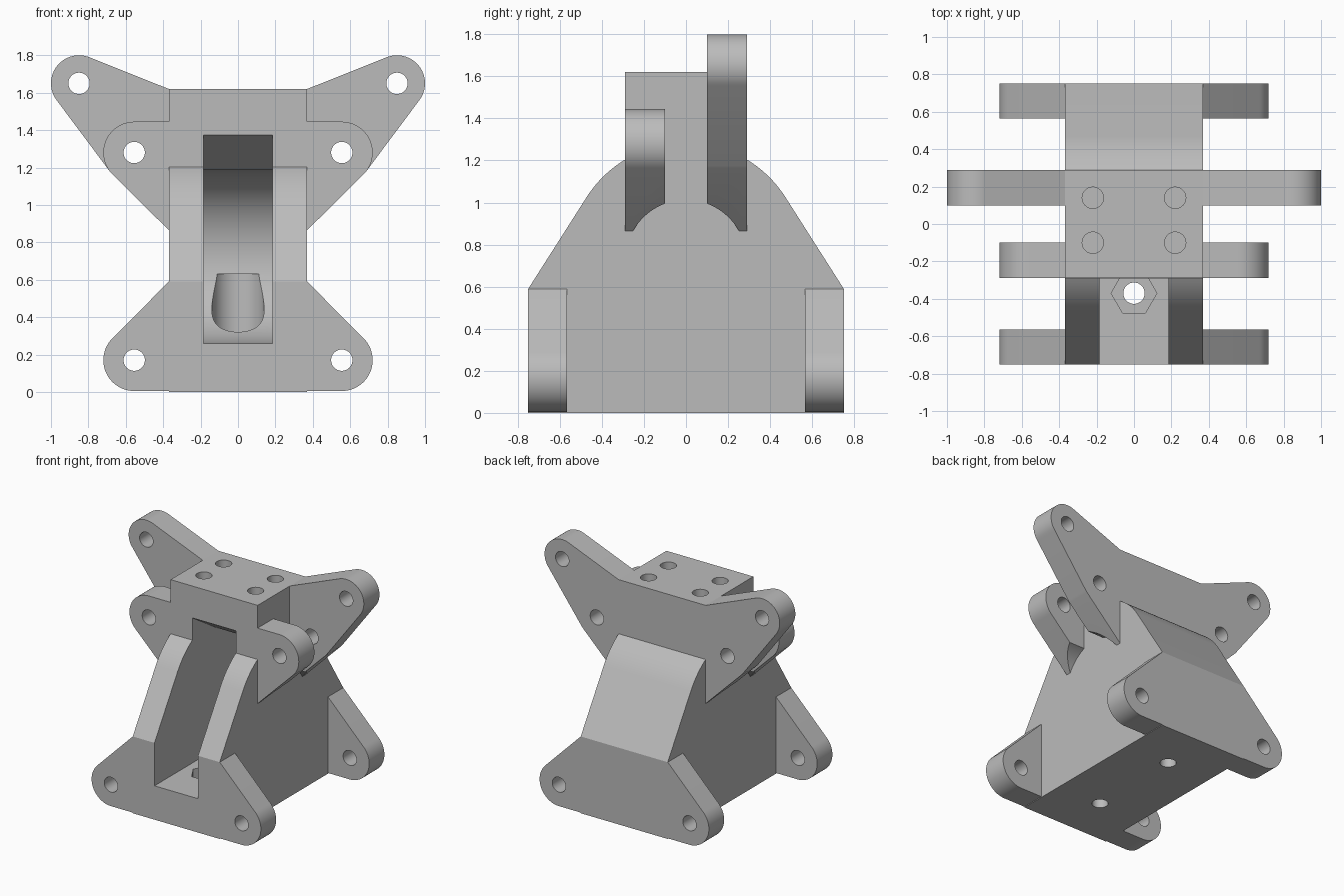
import bpy, bmesh
from math import sin, cos, radians
from mathutils import Vector
from mathutils.geometry import convex_hull_2d

cube = bpy.data.objects.get("Cube")
if cube:
    bpy.data.objects.remove(cube, do_unlink=True)

# Single plain grey material
grey = bpy.data.materials.new("plain grey")
grey.use_nodes = True
grey.diffuse_color = (0.5, 0.5, 0.5, 1)
grey.node_tree.nodes["Principled BSDF"].inputs["Base Color"].default_value = (0.5, 0.5, 0.5, 1)

HALF = 0.37           # half width of the body
PIVOT = (0.0, 0.725)  # centre (y, z) shared by all the curved surfaces
BOLT = 0.057          # bolt hole radius


def arc(centre, r, start, end, n):
    return [(centre[0] + r * cos(radians(start + (end - start) * i / n)),
             centre[1] + r * sin(radians(start + (end - start) * i / n)))
            for i in range(n + 1)]


def circle(centre, r, n=48):
    return arc(centre, r, 0, 360, n)[:-1]


def prism(name, outline, axis, low, high):
    """Extrude a 2D outline along an axis between two positions."""
    place = {"X": lambda u, v, w: (w, u, v),
             "Y": lambda u, v, w: (u, w, v),
             "Z": lambda u, v, w: (u, v, w)}[axis]
    bm = bmesh.new()
    rings = [[bm.verts.new(place(u, v, w)) for u, v in outline] for w in (low, high)]
    n = len(outline)
    for ring in rings:
        bm.faces.new(ring)
    for i in range(n):
        j = (i + 1) % n
        bm.faces.new((rings[0][i], rings[0][j], rings[1][j], rings[1][i]))
    bmesh.ops.recalc_face_normals(bm, faces=bm.faces)
    mesh = bpy.data.meshes.new(name)
    bm.to_mesh(mesh)
    bm.free()
    mesh.materials.append(grey)
    obj = bpy.data.objects.new(name, mesh)
    bpy.context.collection.objects.link(obj)
    return obj


def cut(obj, outline, axis, low, high):
    cutter = prism("cutter", outline, axis, low, high)
    cutter.hide_render = True
    mod = obj.modifiers.new("cut", "BOOLEAN")
    mod.operation = "DIFFERENCE"
    mod.solver = "EXACT"
    mod.object = cutter
    bpy.context.view_layer.objects.active = obj
    bpy.ops.object.modifier_apply(modifier=mod.name)
    bpy.data.objects.remove(cutter, do_unlink=True)


def finish(obj):
    bpy.ops.object.select_all(action="DESELECT")
    obj.select_set(True)
    bpy.context.view_layer.objects.active = obj
    bpy.ops.object.shade_smooth_by_angle(angle=radians(25))


# Body: side profile with sloped shoulders and a square top block
shoulder = arc(PIVOT, 0.56, 33, 58.8, 10)
half = [(0.75, 0), (0.75, 0.59)] + shoulder + [(0.29, 1.62)]
body = prism("body", half + [(-y, z) for y, z in reversed(half)], "X", -HALF, HALF)

# Rounded pocket opening to the front, with a sloped ceiling
pocket = ([(-0.9, 0.26)] + arc(PIVOT, 0.465, -90, 90, 48)
          + [(-0.29, 1.375), (-0.9, 1.375)])
cut(body, pocket, "X", -0.185, 0.185)

# Tool recess at the rear, nut traps and bolt holes in the floor
cut(body, circle((0, 0.37), 0.14), "Z", 0.26, 0.63)
for y in (-0.37, 0.37):
    cut(body, circle((0, y), 0.122, 6), "Z", 0.14, 0.3)
    cut(body, circle((0, y), BOLT), "Z", -0.1, 0.3)

# Blind holes in the top
for x in (-0.22, 0.22):
    for y in (-0.1, 0.14):
        cut(body, circle((x, y), BOLT), "Z", 1.4, 1.7)
finish(body)

# Lugs: name, y range, root heights, ears (x, z, radius), root relief
lower = (0.555, 0.17, 0.165)
middle = (0.555, 1.28, 0.165)
upper = (0.85, 1.65, 0.15)
lugs = [
    ("front_lower_lug", -0.75, -0.565, (0.005, 0.59), [lower], False),
    ("rear_lower_lug", 0.565, 0.75, (0.005, 0.59), [lower], False),
    ("front_upper_lug", -0.29, -0.1, (0.865, 1.445), [middle], True),
    ("rear_upper_lug", 0.1, 0.29, (0.865, 1.62), [middle, upper], True),
]
for name, y0, y1, root, ears, relief in lugs:
    for side, s in (("left", 1), ("right", -1)):
        pts = [(s * HALF, z) for z in root]
        for x, z, r in ears:
            pts += circle((s * x, z), r, 64)
        outline = [pts[i] for i in convex_hull_2d([Vector(p) for p in pts])]
        lug = prism(side + "_" + name, outline, "Y", y0, y1)
        for x, z, r in ears:
            cut(lug, circle((s * x, z), BOLT), "Y", y0 - 0.1, y1 + 0.1)
        if relief:
            cut(lug, circle(PIVOT, 0.288, 64), "X", -1.2, 1.2)
        finish(lug)
